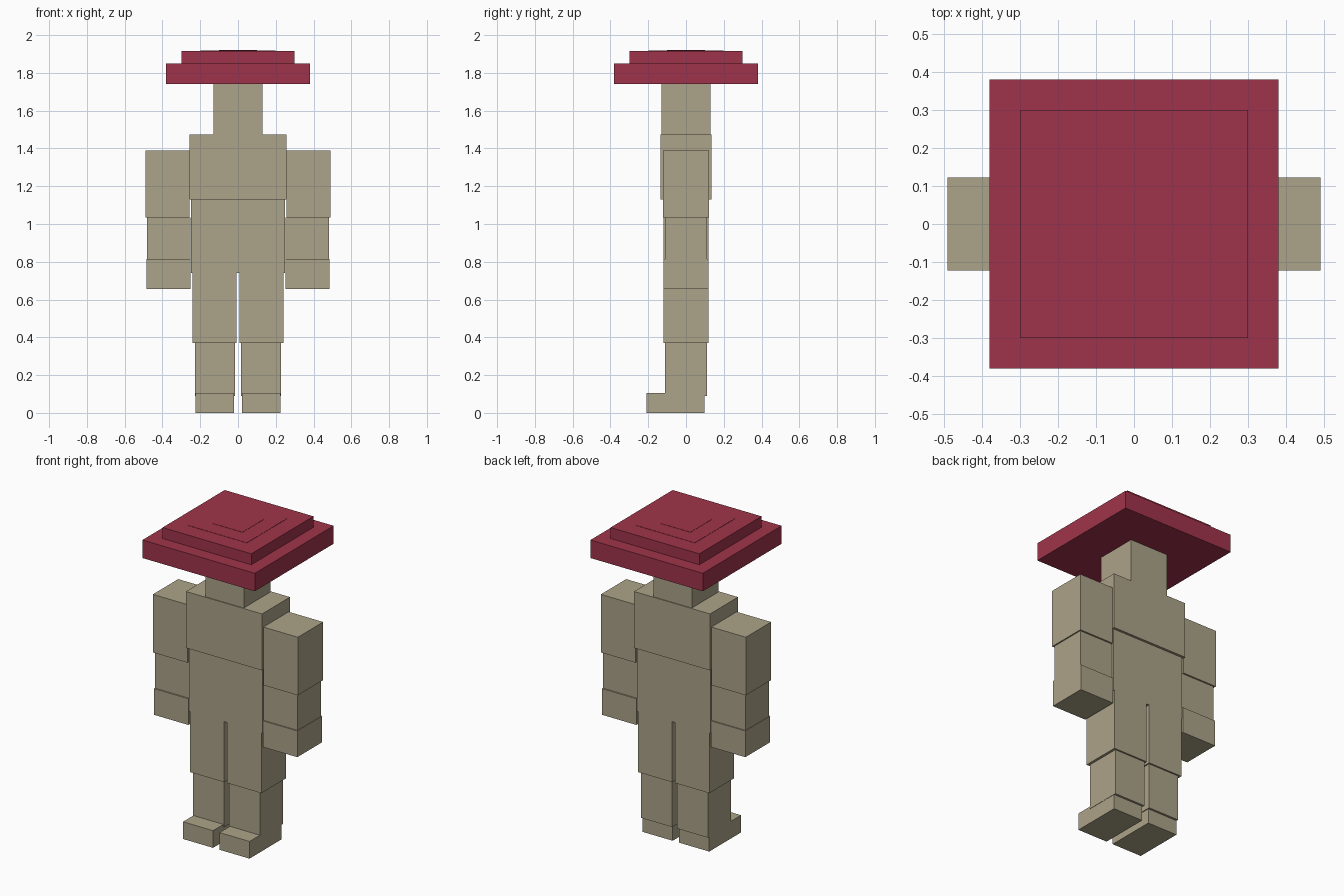
import bpy

default = bpy.data.objects.get("Cube")
if default:
    bpy.data.objects.remove(default, do_unlink=True)


def make_material(name, rgb):
    mat = bpy.data.materials.new(name)
    mat.use_nodes = True
    color = (*rgb, 1.0)
    mat.diffuse_color = color
    mat.node_tree.nodes["Principled BSDF"].inputs["Base Color"].default_value = color
    return mat


tan = make_material("warm tan", (0.413, 0.366, 0.25))
red = make_material("crimson", (0.35, 0.034, 0.069))


def box(name, mat, x, y, z):
    """Box from (min, max) ranges on each axis."""
    bpy.ops.mesh.primitive_cube_add(size=1)
    obj = bpy.context.object
    obj.name = obj.data.name = name
    for v in obj.data.vertices:
        v.co = [r[0] if c < 0 else r[1] for c, r in zip(v.co, (x, y, z))]
    obj.data.materials.append(mat)
    return obj


def centred(name, mat, half_x, half_y, z):
    return box(name, mat, (-half_x, half_x), (-half_y, half_y), z)


def pair(name, x, y, z):
    """Matching limb parts on the left (+x) and right (-x)."""
    box("left_" + name, tan, x, y, z)
    box("right_" + name, tan, (-x[1], -x[0]), y, z)


# Head and trunk
centred("head", tan, 0.13, 0.13, (1.475, 1.74))
centred("chest", tan, 0.257, 0.135, (1.13, 1.475))
centred("torso", tan, 0.248, 0.12, (0.74, 1.13))

# Arms
pair("upper_arm", (0.257, 0.49), (-0.122, 0.122), (1.035, 1.39))
pair("forearm", (0.252, 0.482), (-0.112, 0.112), (0.815, 1.035))
pair("hand", (0.252, 0.485), (-0.12, 0.12), (0.655, 0.815))

# Legs
pair("thigh", (0.009, 0.242), (-0.12, 0.12), (0.37, 0.74))
pair("shin", (0.017, 0.227), (-0.11, 0.11), (0.09, 0.37))
pair("foot", (0.022, 0.225), (-0.21, 0.097), (0.0, 0.105))

# Square stepped hat with two very thin top plates
centred("hat_brim", red, 0.38, 0.38, (1.74, 1.85))
centred("hat_crown", red, 0.30, 0.30, (1.85, 1.917))
centred("hat_plate", red, 0.198, 0.198, (1.917, 1.9185))
centred("hat_top", red, 0.101, 0.101, (1.9185, 1.92))
